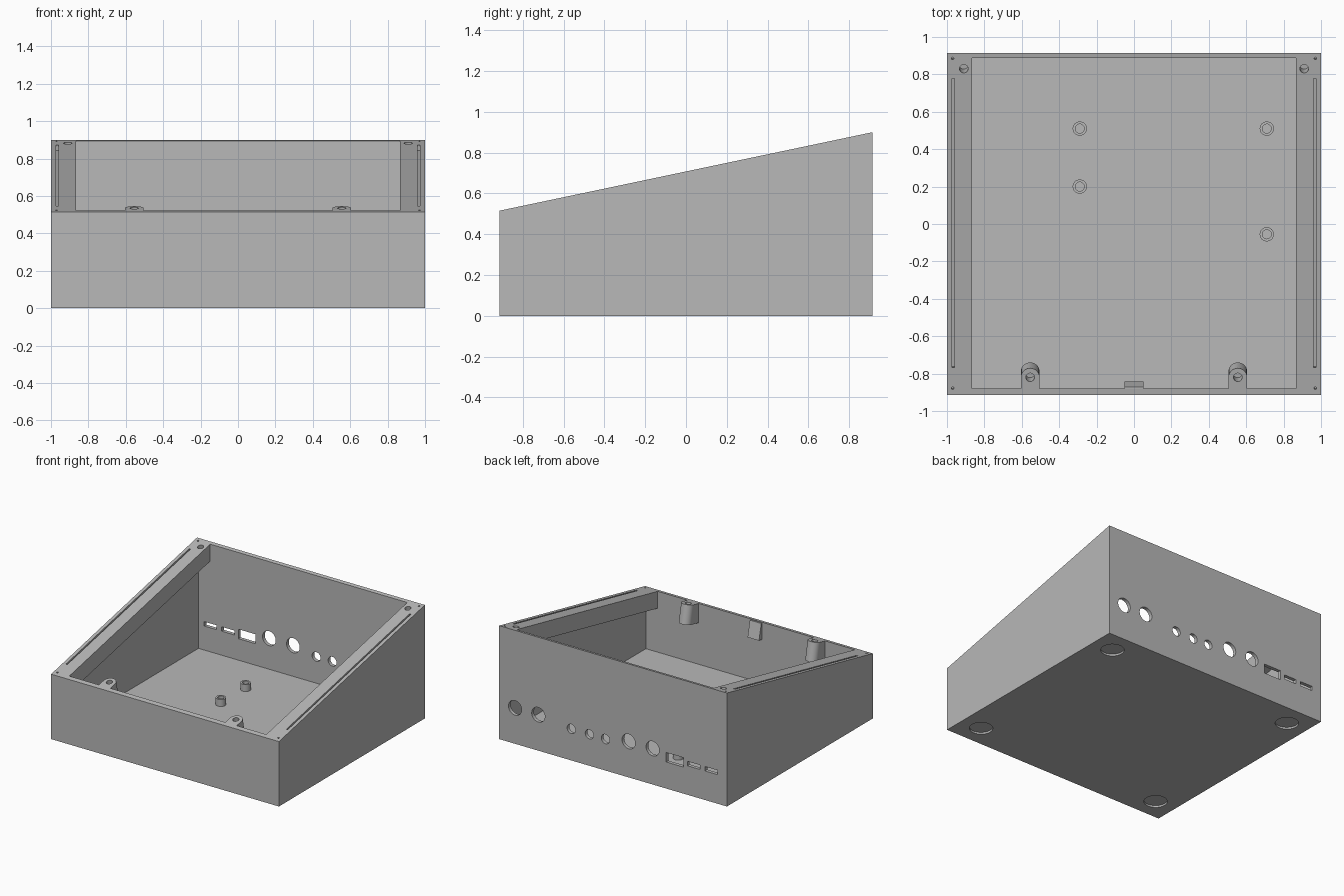
import bpy
import bmesh
import math
from mathutils import Matrix, Vector

if "Cube" in bpy.data.objects:
    bpy.data.objects.remove(bpy.data.objects["Cube"], do_unlink=True)

W, D = 1.0, 0.915             # half width and half depth
FRONT_H, BACK_H = 0.515, 0.90
FLOOR, RAIL_DEPTH = 0.04, 0.135
Y0, Y1 = -0.88, 0.887         # inner faces of front and back wall
SLOPE = (BACK_H - FRONT_H) / (2 * D)
TILT = Matrix.Rotation(math.atan(SLOPE), 4, 'X')

grey = bpy.data.materials.new("plain_grey")
grey.use_nodes = True
grey.diffuse_color = (0.48, 0.48, 0.48, 1)
grey.node_tree.nodes["Principled BSDF"].inputs["Base Color"].default_value = (0.48, 0.48, 0.48, 1)


def top(y):
    return FRONT_H + SLOPE * (y + D)


def make(name, bm):
    bmesh.ops.recalc_face_normals(bm, faces=bm.faces)
    mesh = bpy.data.meshes.new(name)
    bm.to_mesh(mesh)
    bm.free()
    mesh.materials.append(grey)
    ob = bpy.data.objects.new(name, mesh)
    bpy.context.collection.objects.link(ob)
    return ob


def prism(bm, points, vector):
    face = bm.faces.new([bm.verts.new(p) for p in points])
    ext = bmesh.ops.extrude_face_region(bm, geom=[face])["geom"]
    bmesh.ops.translate(bm, vec=vector, verts=[v for v in ext if isinstance(v, bmesh.types.BMVert)])


def side_prism(bm, profile, half):
    prism(bm, [(-half, y, z) for y, z in profile], (2 * half, 0, 0))


def cylinder(bm, matrix, radius, depth, sides=32):
    bmesh.ops.create_cone(bm, cap_ends=True, segments=sides, radius1=radius,
                          radius2=radius, depth=depth, matrix=matrix)


def box(bm, matrix, size):
    bmesh.ops.create_cube(bm, size=1, matrix=matrix @ Matrix.Diagonal((*size, 1)))


def on_slope(x, y):
    return Matrix.Translation((x, y, top(y))) @ TILT


def combine(target, name, bm, operation):
    tool = make(name, bm)
    tool.hide_render = True
    mod = target.modifiers.new(name, 'BOOLEAN')
    mod.operation, mod.solver, mod.object = operation, 'EXACT', tool
    bpy.context.view_layer.objects.active = target
    bpy.ops.object.modifier_apply(modifier=mod.name)
    bpy.data.objects.remove(tool, do_unlink=True)


# Sloped outer body
bm = bmesh.new()
side_prism(bm, [(-D, 0), (D, 0), (D, BACK_H), (-D, FRONT_H)], W)
body = make("sloped_enclosure", bm)

# Wide lower cavity, leaving a rail along the top of each side
bm = bmesh.new()
side_prism(bm, [(Y0, FLOOR), (Y1, FLOOR), (Y1, top(Y1) - RAIL_DEPTH),
                (Y0, top(Y0) - RAIL_DEPTH)], 0.968)
combine(body, "lower_cavity", bm, 'DIFFERENCE')

# Narrower opening between the rails
bm = bmesh.new()
side_prism(bm, [(Y0, 0.2), (Y1, 0.2), (Y1, 1.1), (Y0, 1.1)], 0.865)
combine(body, "top_opening", bm, 'DIFFERENCE')

# Front screw bosses, square to the sloped rim
BOSS_Y, BOSS_R, BOSS_DEPTH = -0.82, 0.05, 0.15
bm = bmesh.new()
for x in (-0.555, 0.555):
    arc = [(BOSS_R * math.cos(i * math.pi / 16), BOSS_R * math.sin(i * math.pi / 16), 0)
           for i in range(17)]
    outline = arc + [(-BOSS_R, -0.09, 0), (BOSS_R, -0.09, 0)]
    m = on_slope(x, BOSS_Y)
    prism(bm, [m @ Vector(p) for p in outline], m.to_3x3() @ Vector((0, 0, -BOSS_DEPTH)))
combine(body, "front_bosses", bm, 'UNION')

# Wedge tab in the middle of the front wall
bm = bmesh.new()
side_prism(bm, [(-0.9, 0.38), (-0.843, 0.39), (-0.872, 0.515), (-0.9, 0.515)], 0.05)
combine(body, "front_tab", bm, 'UNION')

# Board standoffs on the floor
POSTS = [(-0.29, 0.51), (0.71, 0.51), (-0.29, 0.2), (0.71, -0.055)]
bm = bmesh.new()
for x, y in POSTS:
    cylinder(bm, Matrix.Translation((x, y, 0.06)), 0.038, 0.07)
combine(body, "standoffs", bm, 'UNION')

# Screw holes, pin holes and rim slots
bm = bmesh.new()
for x, y in POSTS:
    cylinder(bm, Matrix.Translation((x, y, 0.09)), 0.024, 0.09)
for s in (-1, 1):
    cylinder(bm, on_slope(s * 0.555, BOSS_Y), 0.023, 0.2)
    cylinder(bm, on_slope(s * 0.91, 0.83), 0.023, 0.2)
    for y in (-0.878, 0.885):
        cylinder(bm, on_slope(s * 0.97, y), 0.007, 0.06, 12)
    box(bm, on_slope(s * 0.967, 0.005), (0.012, 1.58, 0.06))

# Foot recesses under the base
for x in (-0.825, 0.825):
    for y in (-0.74, 0.74):
        cylinder(bm, Matrix.Translation((x, y, 0)), 0.085, 0.03, 48)

# Connector holes through the back wall
TURN = Matrix.Rotation(math.pi / 2, 4, 'X')
for x in (0.86, 0.656, -0.137, -0.348):
    cylinder(bm, Matrix.Translation((x, D, 0.285)) @ TURN, 0.058, 0.2)
for x in (0.366, 0.207, 0.066):
    cylinder(bm, Matrix.Translation((x, D, 0.25)) @ TURN, 0.037, 0.2)
for x, w, h in ((-0.542, 0.15, 0.075), (-0.709, 0.11, 0.035), (-0.863, 0.11, 0.035)):
    box(bm, Matrix.Translation((x, D, 0.248)), (w, 0.2, h))
combine(body, "holes", bm, 'DIFFERENCE')

bpy.ops.object.select_all(action='DESELECT')
body.select_set(True)
bpy.context.view_layer.objects.active = body
bpy.ops.object.shade_smooth_by_angle(angle=math.radians(30))
